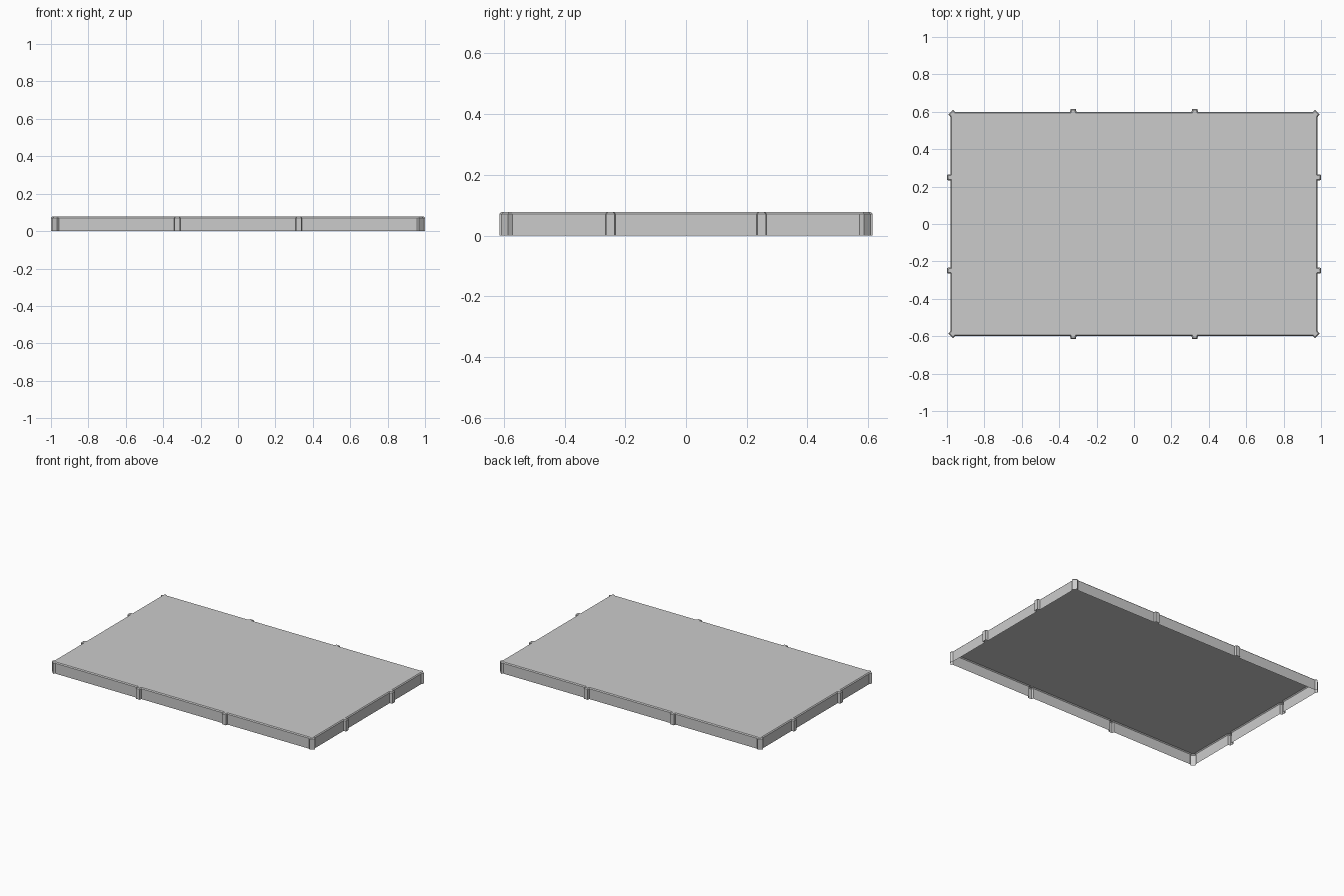
import bpy, bmesh
from mathutils import Vector

if "Cube" in bpy.data.objects:
    bpy.data.objects.remove(bpy.data.objects["Cube"])

WALL_X, WALL_Y = 0.982, 0.60     # flat wall positions
RIB_X, RIB_Y = 1.0, 0.615        # outer rib faces
WALL_TOP, TOP, BEVEL = 0.071, 0.077, 0.006

# One quarter of the folded outline, counter-clockwise (+x, +y)
quarter = [
    (WALL_X, 0.232), (RIB_X, 0.235), (RIB_X, 0.263), (WALL_X, 0.266),          # side rib
    (WALL_X, 0.572), (0.992, 0.586), (0.968, 0.610), (0.957, WALL_Y),          # corner post
    (0.342, WALL_Y), (0.339, RIB_Y), (0.311, RIB_Y), (0.308, WALL_Y),          # long-side rib
]


def mirrored(points):
    """Full loop from the quarter outline."""
    half = points + [(-x, y) for x, y in reversed(points)]
    return [Vector(p) for p in half] + [Vector((-x, -y)) for x, y in half]


def inset(loop, d):
    """Offset a counter-clockwise loop inwards with mitred corners."""
    out = []
    for i, p in enumerate(loop):
        a = (p - loop[i - 1]).normalized()
        b = (loop[(i + 1) % len(loop)] - p).normalized()
        na, nb = Vector((-a.y, a.x)), Vector((-b.y, b.x))
        out.append(p + (na + nb) * d / (1 + na.dot(nb)))
    return out


outline = mirrored(quarter)
rings = [(outline, 0.0), (outline, WALL_TOP), (inset(outline, BEVEL), TOP)]

# Thin ribbed skirt, bevelled rim and flat top as one open-bottomed shell
bm = bmesh.new()
verts = [[bm.verts.new((p.x, p.y, z)) for p in loop] for loop, z in rings]
n = len(outline)
for low, high in zip(verts, verts[1:]):
    for i in range(n):
        j = (i + 1) % n
        bm.faces.new((low[i], low[j], high[j], high[i]))
bm.faces.new(verts[-1])

mesh = bpy.data.meshes.new("tray_lid")
bm.to_mesh(mesh)
bm.free()
lid = bpy.data.objects.new("tray_lid", mesh)
bpy.context.collection.objects.link(lid)
